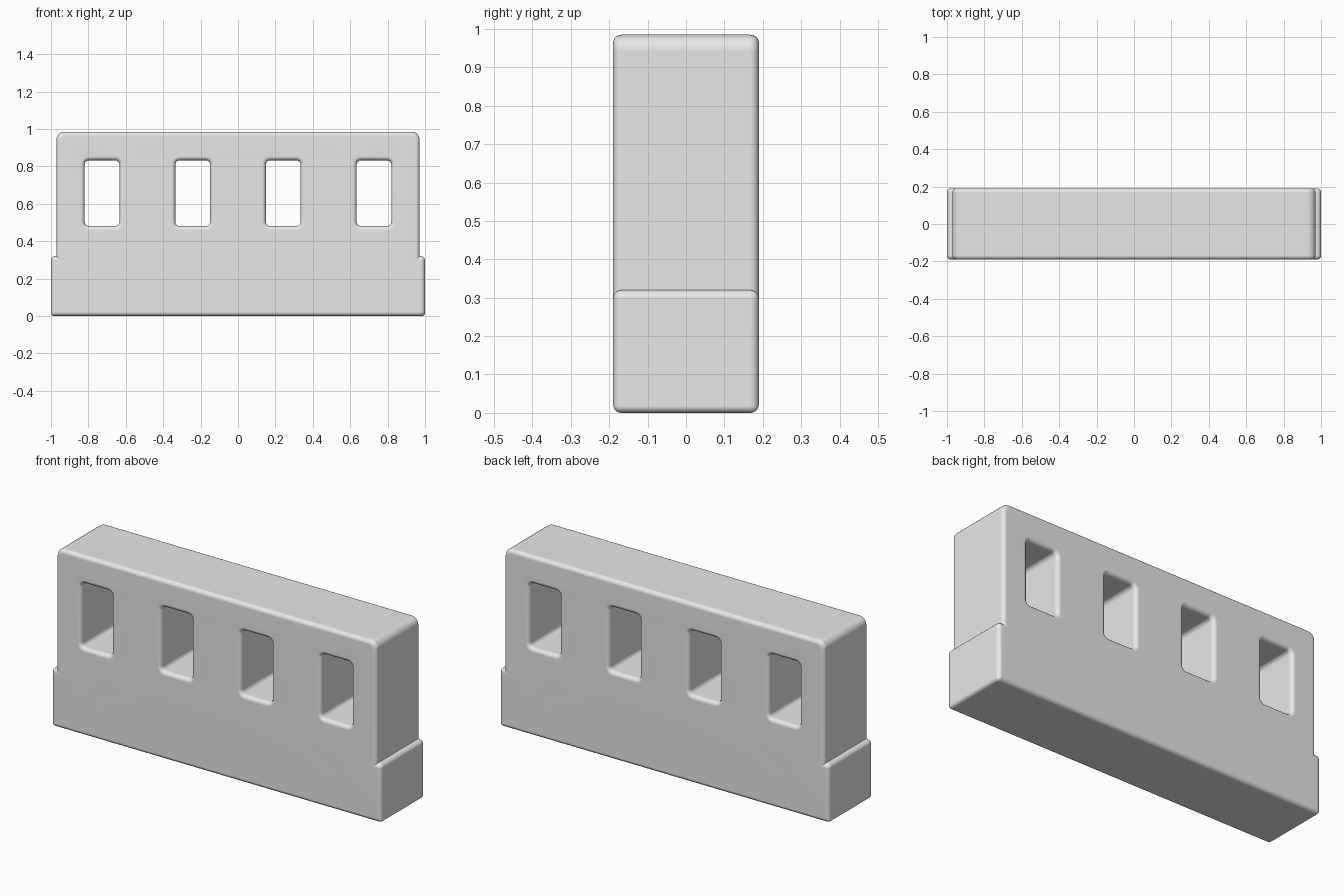
import bpy
import bmesh
from math import sin, cos, pi
from mathutils import Vector

cube = bpy.data.objects.get("Cube")
if cube:
    bpy.data.objects.remove(cube)

HALF_DEPTH = 0.19
RIM = 0.022          # rounding of the front and back edges
STEPS = 5


def rounded(corners):
    """Closed 2D loop from (x, z, radius) corners; radius None stays sharp."""
    points = []
    for i, (x, z, r) in enumerate(corners):
        here = Vector((x, z))
        if r is None:
            points.append(here)
            continue
        to_prev = (Vector(corners[i - 1][:2]) - here).normalized()
        to_next = (Vector(corners[(i + 1) % len(corners)][:2]) - here).normalized()
        r = max(r, 0.001)
        for k in range(STEPS + 1):
            a = k / STEPS * pi / 2
            points.append(here + to_prev * r * (1 - sin(a)) + to_next * r * (1 - cos(a)))
    return points


def wall_outline(inset):
    """Wide foot with a slightly narrower upper wall, mirrored in x."""
    right = [
        (1.0 - inset, inset, 0.018 - inset),
        (1.0 - inset, 0.32 - inset, 0.022 - inset),
        (0.971 - inset, 0.32 - inset, None),
        (0.971 - inset, 0.985 - inset, 0.042 - inset),
    ]
    return rounded(right + [(-x, z, r) for x, z, r in reversed(right)])


def window_outline(center):
    """Rounded window opening that flares towards the wall faces."""
    def outline(inset):
        w, low, high, r = 0.0925 + inset, 0.481 - inset, 0.832 + inset, 0.022 + inset
        return rounded([(center - w, low, r), (center + w, low, r),
                        (center + w, high, r), (center - w, high, r)])
    return outline


# Quarter-round rim at the front, mirrored to the back
rim = []
for k in range(STEPS + 1):
    a = k / STEPS * pi / 2
    rim.append((-HALF_DEPTH + RIM * (1 - sin(a)), RIM * (1 - cos(a))))
layers = rim[::-1] + [(-y, inset) for y, inset in rim]

bm = bmesh.new()
front_edges, back_edges = [], []

# Side surfaces of the wall and of the four windows
outlines = [wall_outline] + [window_outline(x) for x in (-0.727, -0.242, 0.242, 0.727)]
for outline in outlines:
    rings = [[bm.verts.new((p.x, y, p.y)) for p in outline(inset)] for y, inset in layers]
    count = len(rings[0])
    for ring_a, ring_b in zip(rings, rings[1:]):
        for i in range(count):
            j = (i + 1) % count
            bm.faces.new((ring_a[i], ring_a[j], ring_b[j], ring_b[i]))
    for ring, edges in ((rings[0], front_edges), (rings[-1], back_edges)):
        edges += [bm.edges.get((ring[i], ring[(i + 1) % count])) for i in range(count)]

# Flat front and back with the window openings left free
for edges, side in ((front_edges, -1), (back_edges, 1)):
    bmesh.ops.triangle_fill(bm, use_beauty=True, use_dissolve=False,
                            edges=edges, normal=(0, side, 0))
bmesh.ops.recalc_face_normals(bm, faces=bm.faces[:])

mesh = bpy.data.meshes.new("windowed_wall")
bm.to_mesh(mesh)
bm.free()

wall = bpy.data.objects.new("windowed_wall", mesh)
bpy.context.scene.collection.objects.link(wall)

# Plain grey
grey = bpy.data.materials.new("plain_grey")
grey.use_nodes = True
color = (0.8, 0.8, 0.8, 1.0)
grey.diffuse_color = color
for node in grey.node_tree.nodes:
    if node.type == 'BSDF_PRINCIPLED':
        node.inputs["Base Color"].default_value = color
mesh.materials.append(grey)

# Smooth rounded edges with flat faces kept flat
bpy.ops.object.select_all(action='DESELECT')
wall.select_set(True)
bpy.context.view_layer.objects.active = wall
bpy.ops.object.shade_smooth_by_angle(angle=pi / 5)
weighted = wall.modifiers.new("flat_faces", 'WEIGHTED_NORMAL')
weighted.keep_sharp = True
